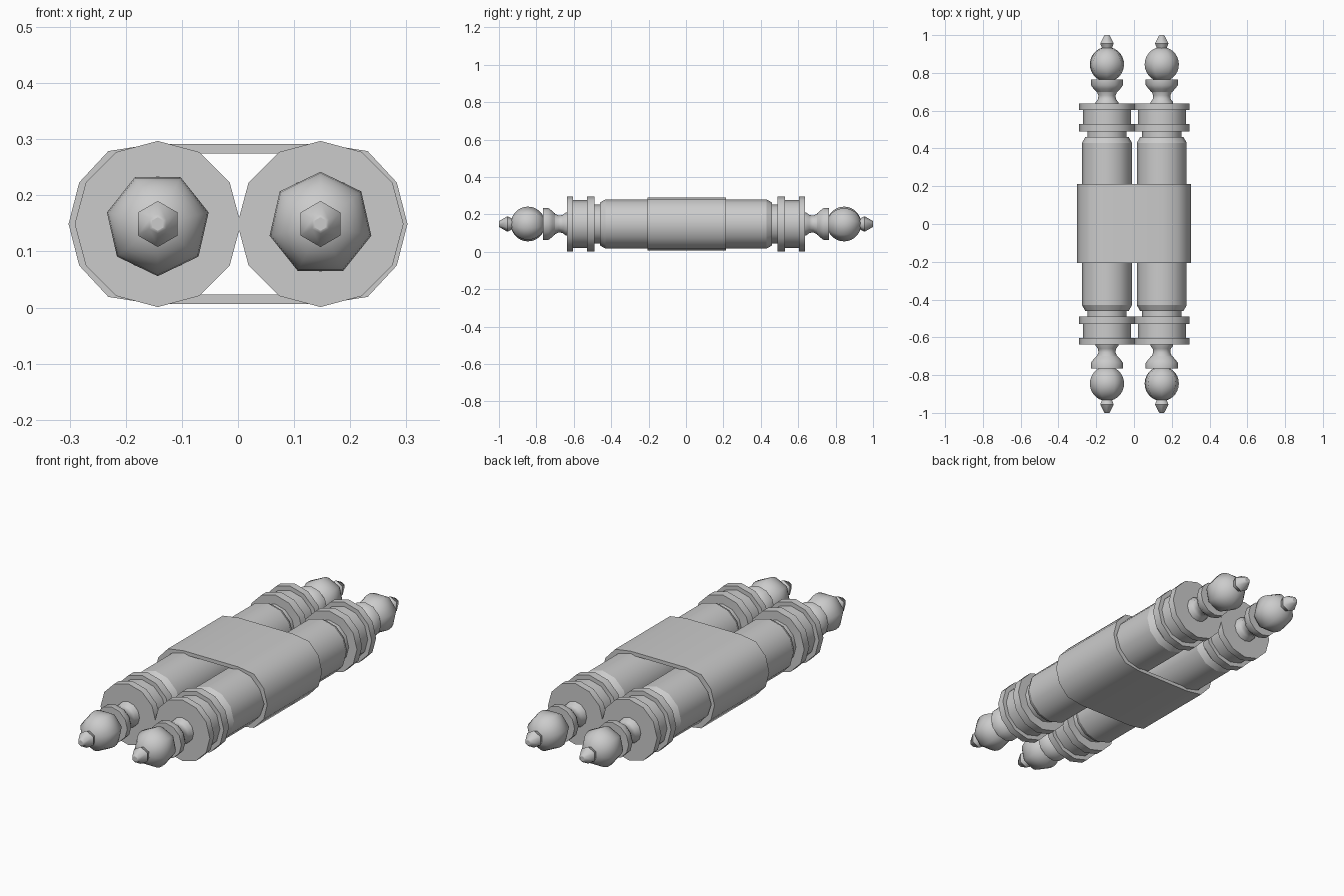
import bpy, bmesh, math
from mathutils import Vector

cube = bpy.data.objects.get("Cube")
if cube:
    bpy.data.objects.remove(cube, do_unlink=True)

mat = bpy.data.materials.new("plain_grey")
mat.use_nodes = True
GREY = (0.6, 0.6, 0.6, 1)
mat.diffuse_color = GREY
mat.node_tree.nodes["Principled BSDF"].inputs["Base Color"].default_value = GREY

MID_Z = 0.149


def finish(name, bm):
    bmesh.ops.recalc_face_normals(bm, faces=bm.faces)
    mesh = bpy.data.meshes.new(name)
    bm.to_mesh(mesh)
    bm.free()
    mesh.materials.append(mat)
    obj = bpy.data.objects.new(name, mesh)
    bpy.context.collection.objects.link(obj)
    return obj


def lathe(name, x, profile, sides, phase=0.0, crease=40):
    """Turn (y, radius) points about a y axis; rings are sharp where the profile bends."""
    bm = bmesh.new()
    rings = []
    for y, r in profile:
        angles = [phase + math.tau * i / sides for i in range(sides)]
        rings.append([bm.verts.new((x + r * math.sin(a), y, MID_Z + r * math.cos(a)))
                      for a in angles])
    for a, b in zip(rings, rings[1:]):
        for i in range(sides):
            j = (i + 1) % sides
            bm.faces.new((a[i], a[j], b[j], b[i])).smooth = True
    for ring in (rings[0], rings[-1]):
        bm.faces.new(ring)
    points = [Vector(p) for p in profile]
    for k, ring in enumerate(rings):
        end = k in (0, len(rings) - 1)
        if end or (points[k] - points[k - 1]).angle(points[k + 1] - points[k]) > math.radians(crease):
            for i in range(sides):
                bm.edges.get((ring[i], ring[(i + 1) % sides])).smooth = False
    return finish(name, bm)


# Half profiles, measured outward from the middle
FLANGES = [(0.45, 0.104), (0.49, 0.104), (0.49, 0.148), (0.53, 0.148), (0.53, 0.127),
           (0.603, 0.127), (0.603, 0.148), (0.637, 0.148)]
NECK = [(0.63, 0.062), (0.645, 0.06), (0.66, 0.048), (0.68, 0.045), (0.705, 0.056)]
COLLAR = [(0.70, 0.056), (0.715, 0.07), (0.735, 0.085), (0.765, 0.085)]
BALL = [(0.845 - 0.092 * math.cos(math.pi * t / 14), 0.093 * math.sin(math.pi * t / 14))
        for t in range(1, 14)]
TIP = [(0.925, 0.028), (0.94, 0.034), (0.955, 0.041), (0.998, 0.017), (1.0, 0.012)]

for side, x in (("right", -0.143), ("left", 0.147)):
    # Barrel with chamfered ends
    lathe(side + "_barrel", x, [(-0.46, 0.115), (-0.43, 0.132), (0.43, 0.132), (0.46, 0.115)],
          12, crease=20)
    for end, s in (("front", -1), ("back", 1)):
        turned = math.pi / 7 if s * x > 0 else 0
        for part, prof, sides, phase in (("flanges", FLANGES, 12, 0), ("neck", NECK, 12, 0),
                                         ("collar", COLLAR, 12, 0), ("ball", BALL, 7, turned),
                                         ("tip", TIP, 6, 0)):
            lathe(f"{end}_{side}_{part}", x, [(s * y, r) for y, r in prof], sides, phase)

# Hollow band wrapped around both barrels
quarter = [(0.147, 0.143), (0.231, 0.13), (0.283, 0.074), (0.302, 0.0)]
half = quarter + [(px, -pz) for px, pz in quarter[-2::-1]]
outer = half + [(-px, -pz) for px, pz in half]
inner = [(px - math.copysign(0.0175 if abs(px) > 0.15 else 0, px),
          pz - math.copysign(0.0175 if abs(pz) > 0.01 else 0, pz)) for px, pz in outer]
bm = bmesh.new()
loops = [[bm.verts.new((px, y, MID_Z + pz)) for px, pz in shape]
         for shape, y in ((outer, -0.207), (outer, 0.213), (inner, 0.213), (inner, -0.207))]
n = len(outer)
for k in range(4):
    a, b = loops[k], loops[(k + 1) % 4]
    for i in range(n):
        j = (i + 1) % n
        bm.faces.new((a[i], a[j], b[j], b[i])).smooth = k in (0, 2)
for loop in loops:
    for i in range(n):
        bm.edges.get((loop[i], loop[(i + 1) % n])).smooth = False
finish("wrap_band", bm)
